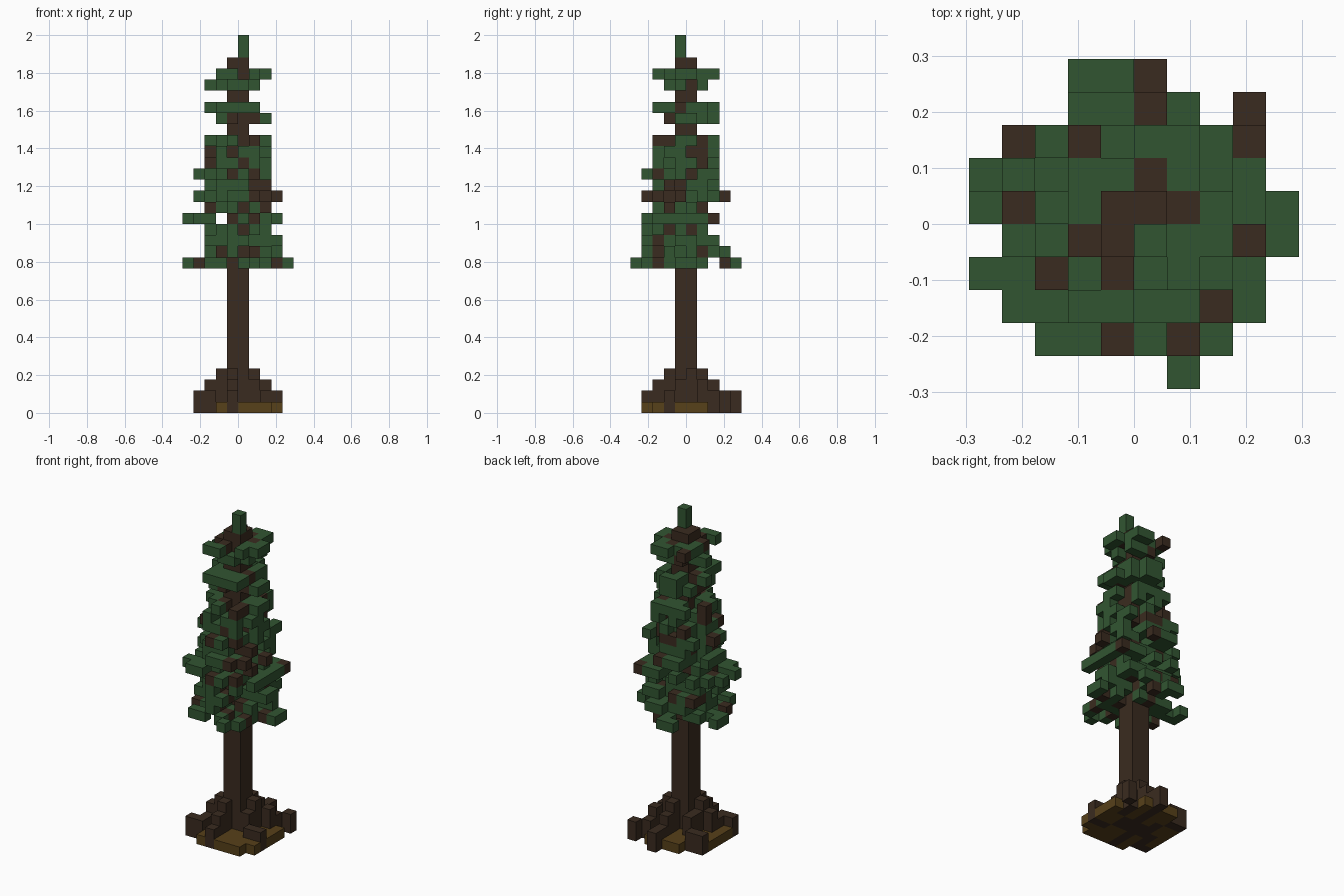
import bpy, bmesh, random
from mathutils import Vector

old = bpy.data.objects.get("Cube")
if old:
    bpy.data.objects.remove(old, do_unlink=True)

random.seed(7)
S = 2 / 34          # edge of one block


def material(name, rgb):
    m = bpy.data.materials.new(name)
    m.use_nodes = True
    m.diffuse_color = (*rgb, 1)
    m.node_tree.nodes["Principled BSDF"].inputs["Base Color"].default_value = (*rgb, 1)
    return m


GREEN = material("needle_green", (0.031, 0.091, 0.031))
BARK = material("bark_brown", (0.042, 0.024, 0.014))
SOIL = material("soil_brown", (0.095, 0.052, 0.01))

# Crown plan from back to front: g = needles, b = twig on top, r = root only
PLAN = [
    "...ggr....",
    "...ggbg.r.",
    ".rgbggggb.",
    "gggggbggg.",
    "gbggbbbggg",
    ".ggbbgggbg",
    "ggbgbgggg.",
    ".ggggggbg.",
    "..ggbgbg..",
    "......g...",
]
plan = {(c - 5, 4 - r): ch for r, row in enumerate(PLAN)
        for c, ch in enumerate(row) if ch != "."}

# Crown tiers: layer -> x range and y range in blocks
TIERS = {
    13: (-5, 4, -5, 4), 14: (-3, 3, -4, 3), 15: (-3, 3, -4, 2),
    16: (-3, 2, -4, 1), 17: (-5, 3, -4, 2), 18: (-3, 2, -3, 1),
    19: (-4, 3, -4, 3), 20: (-3, 2, -3, 2), 21: (-4, 2, -4, 2),
    22: (-3, 2, -3, 2), 23: (-3, 2, -3, 2), 24: (-3, 2, -3, 2),
    26: (-2, 2, -2, 2), 27: (-3, 1, -3, 2),
    29: (-3, 1, -2, 1), 30: (-2, 2, -3, 2),
}

# Bare twigs on the outside: layer -> columns on the front and on the +x side
FRONT_TWIGS = {
    13: (-4, -3, -1, 1, 3), 14: (-2, 1), 16: (0,), 17: (-3, -1, 1),
    18: (-3, 2), 19: (1, 2), 20: (1, 2), 21: (1,), 22: (0,), 23: (-3, -1),
    24: (0, 1), 26: (-1, 1), 27: (0, 1), 29: (0,), 30: (-2,),
}
SIDE_TWIGS = {
    13: (-3, 3), 14: (-3, 1), 15: (-3,), 16: (0,), 17: (2,), 18: (-3, -2, 1),
    19: (-2, -1), 20: (-2, -1), 21: (-1, 0, 1), 22: (-1, 1), 23: (0, 1),
    24: (-3, -2, 1), 27: (-3, -1), 29: (0,), 30: (1,),
}

# Roots: block column and height
ROOTS = [
    (1, 0, 4), (2, 1, 3), (2, 2, 2), (3, 3, 2),
    (0, 1, 4), (0, 2, 3), (0, 3, 2), (0, 4, 2),
    (-2, -1, 4), (-3, -1, 3), (-3, -2, 2), (-3, -3, 2), (-4, -3, 2),
    (-1, -2, 4), (-1, -3, 3), (-1, -4, 2),
    (1, -1, 3), (2, -2, 2), (3, -2, 2),
    (-2, 0, 3), (-2, 1, 3), (-3, 2, 2), (-4, 2, 2),
]

blocks = {}         # (i, j, k) -> part name

# Trunk and leader
for k in range(32):
    for i in (-1, 0):
        for j in (-1, 0):
            blocks[i, j, k] = "trunk"
for k in (32, 33):
    blocks[0, -1, k] = "leader"

# Roots, then soil between them
for i, j, h in ROOTS:
    for k in range(h):
        blocks[i, j, k] = "roots"
for i, j in plan:
    if -4 <= i <= 3 and -4 <= j <= 3 and (i, j) not in ((3, 2), (-3, -4)):
        blocks.setdefault((i, j, 0), "soil")


def allowed(i, j, k):
    if plan.get((i, j), "r") == "r":
        return False
    if (k == 17 and i == -2) or (k == 13 and j == 2):
        return False
    x0, x1, y0, y1 = TIERS[k]
    return x0 <= i <= x1 and y0 <= j <= y1


# Crown: pinwheel arms, turning the other way on odd tiers, plus scattered clumps
for k, (x0, x1, y0, y1) in TIERS.items():
    rx, ry = (x1 - x0 + 1) / 2, (y1 - y0 + 1) / 2
    odd = k % 2 == 1
    density = 0.4 if k in (13, 29, 30) else 0.7
    for i in range(x0, x1 + 1):
        for j in range(y0, y1 + 1):
            x, y = i + 0.5, j + 0.5
            arm = j == (0 if (i >= 0) != odd else -1) \
                or i == (0 if (j >= 0) != odd else -1)
            reach = (x / rx) ** 2 + (y / ry) ** 2
            chance = density if x * x + y * y < 5 else density * 0.7
            if allowed(i, j, k) and (arm or (reach < 1.1 and random.random() < chance)):
                blocks.setdefault((i, j, k), "needles")

# Outer tips complete the plan
for i in (-5, -4):
    blocks[i, -2, 17] = "needles"
blocks[3, 2, 17] = "needles"
for (i, j), ch in plan.items():
    if ch != "r" and not any((i, j, k) in blocks for k in TIERS):
        k = random.choice([t for t in TIERS if allowed(i, j, t)])
        blocks[i, j, k] = "needles"

# Bare twigs: the plan rules on top, the lists on the front and side, chance elsewhere
for i, j, k in [c for c, p in blocks.items() if p == "needles"]:
    if not any((i, j, t) in blocks for t in range(k + 1, 34)):
        bare = plan[i, j] == "b"
    elif not any((i, t, k) in blocks for t in range(-5, j)):
        bare = i in FRONT_TWIGS.get(k, ())
    elif not any((t, j, k) in blocks for t in range(i + 1, 5)):
        bare = j in SIDE_TWIGS.get(k, ())
    else:
        bare = random.random() < 0.22
    if bare:
        blocks[i, j, k] = "twigs"


def build(part, mat):
    """Join one part's blocks, keeping only exposed sides."""
    bm = bmesh.new()
    for cell, name in blocks.items():
        if name != part:
            continue
        centre = Vector(cell) + Vector((0.5, 0.5, 0.5))
        for axis in range(3):
            for side in (-1, 1):
                n = Vector((0, 0, 0))
                n[axis] = side
                if tuple(int(a + b) for a, b in zip(cell, n)) in blocks:
                    continue
                u = Vector((0, 0, 0))
                u[(axis + 1) % 3] = 1
                v = n.cross(u)
                corners = (-u - v, u - v, u + v, v - u)
                bm.faces.new([bm.verts.new((centre + (n + c) / 2) * S) for c in corners])
    bmesh.ops.remove_doubles(bm, verts=bm.verts, dist=S / 100)
    mesh = bpy.data.meshes.new(part)
    bm.to_mesh(mesh)
    bm.free()
    mesh.materials.append(mat)
    bpy.context.collection.objects.link(bpy.data.objects.new(part, mesh))


for part, mat in (("trunk", BARK), ("roots", BARK), ("twigs", BARK),
                  ("needles", GREEN), ("leader", GREEN), ("soil", SOIL)):
    build(part, mat)
